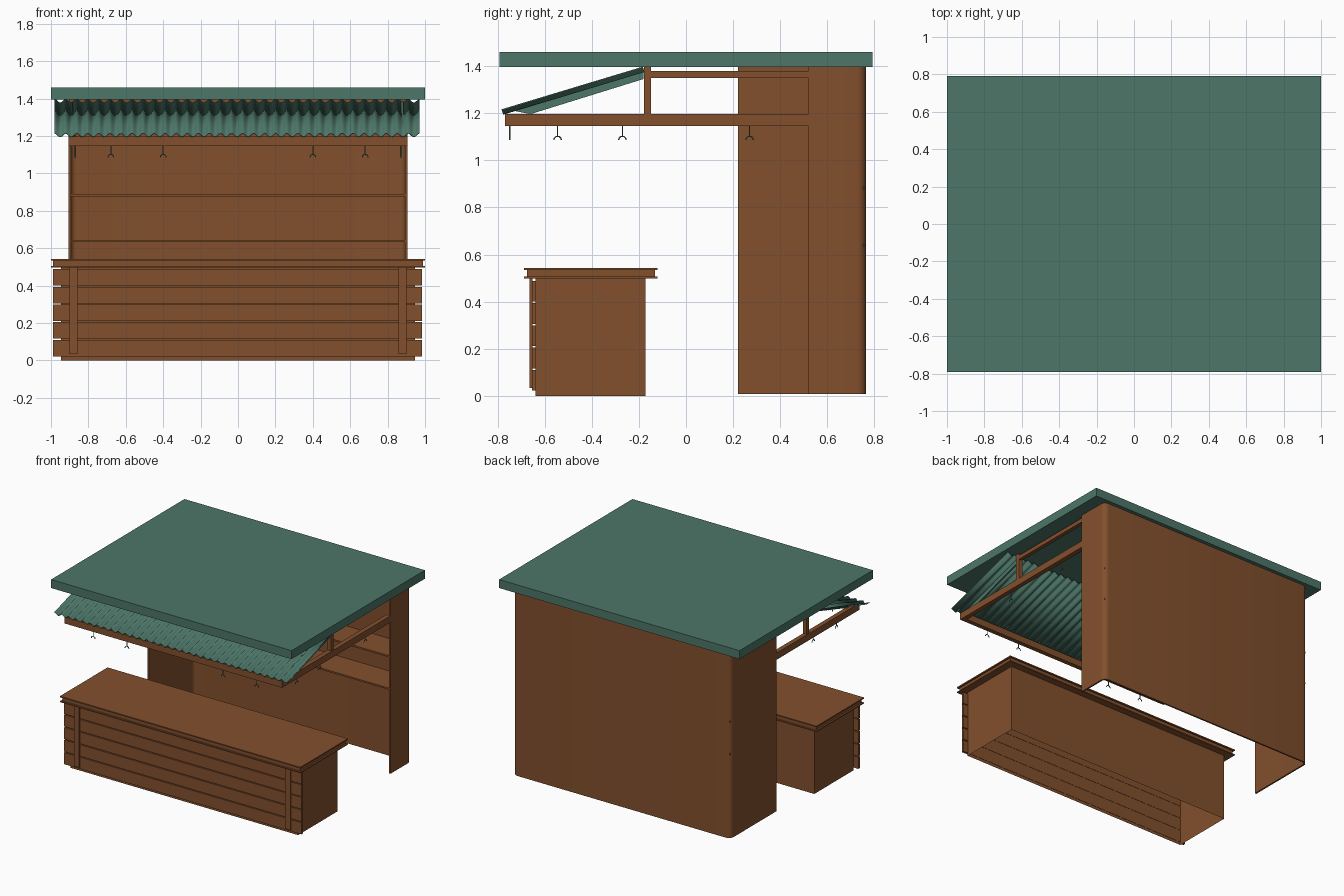
import bpy, bmesh, math
from mathutils import Vector

if "Cube" in bpy.data.objects:
    bpy.data.objects.remove(bpy.data.objects["Cube"])

def material(name, rgb):
    m = bpy.data.materials.new(name)
    m.diffuse_color = (*rgb, 1)
    m.use_nodes = True
    m.node_tree.nodes["Principled BSDF"].inputs["Base Color"].default_value = m.diffuse_color
    return m

WOOD = material("brown_wood", (0.225, 0.08, 0.026))
GREEN = material("green_metal", (0.073, 0.18, 0.14))

def finish(name, bm, mat, smooth=False, normals=True):
    if normals:
        bmesh.ops.recalc_face_normals(bm, faces=bm.faces)
    me = bpy.data.meshes.new(name)
    bm.to_mesh(me)
    bm.free()
    me.materials.append(mat)
    ob = bpy.data.objects.new(name, me)
    bpy.context.collection.objects.link(ob)
    if smooth:
        bpy.ops.object.select_all(action='DESELECT')
        ob.select_set(True)
        bpy.context.view_layer.objects.active = ob
        bpy.ops.object.shade_smooth_by_angle(angle=math.radians(40))
    return ob

def box(name, x0, x1, y0, y1, z0, z1, mat=WOOD, open_bottom=False):
    bm = bmesh.new()
    bmesh.ops.create_cube(bm, size=1)
    for v in bm.verts:
        v.co = Vector(((x0 + x1) / 2 + v.co.x * (x1 - x0),
                       (y0 + y1) / 2 + v.co.y * (y1 - y0),
                       (z0 + z1) / 2 + v.co.z * (z1 - z0)))
    if open_bottom:
        bm.normal_update()
        bmesh.ops.delete(bm, geom=[f for f in bm.faces if f.normal.z < -0.9], context='FACES')
    return finish(name, bm, mat, normals=not open_bottom)

def tube(name, pts, r, mat, sides=6):
    cu = bpy.data.curves.new(name, 'CURVE')
    cu.dimensions = '3D'
    cu.bevel_depth = r
    cu.bevel_resolution = 1
    cu.use_fill_caps = True
    sp = cu.splines.new('POLY')
    sp.points.add(len(pts) - 1)
    for p, q in zip(sp.points, pts):
        p.co = (*q, 1)
    cu.materials.append(mat)
    ob = bpy.data.objects.new(name, cu)
    bpy.context.collection.objects.link(ob)

# Roof slab
box("roof", -1, 1, -0.792, 0.792, 1.396, 1.46, GREEN)

# Back wall: U-shaped plan with rounded corners; left wing is longer
def wall_path(inset):
    hx, yb, r = 0.905 - inset, 0.765 - inset, 0.04 - inset
    pts = [(-hx, 0.22)]
    for cx, start in ((-hx + r, 180), (hx - r, 90)):
        for i in range(7):
            a = math.radians(start - 15 * i)
            pts.append((cx + r * math.cos(a), yb - r + r * math.sin(a)))
    return pts + [(hx, 0.52)]

bm = bmesh.new()
outer, inner = wall_path(0), wall_path(0.012)
rows = [[bm.verts.new((x, y, z)) for x, y in p]
        for p, z in ((outer, 0.008), (outer, 1.396), (inner, 1.396), (inner, 0.008))]
for k in range(4):
    a, b = rows[k], rows[(k + 1) % 4]
    for i in range(len(a) - 1):
        bm.faces.new((a[i], a[i + 1], b[i + 1], b[i]))
for e in (0, -1):
    bm.faces.new([r[e] for r in rows])
finish("back_wall", bm, WOOD, smooth=True)

# Shelves on the back wall
for i, z in enumerate((0.633, 0.877)):
    box(f"shelf_{i}", -0.895, 0.895, 0.525, 0.755, z, z + 0.012)

# Awning frame
box("front_beam", -0.905, 0.905, -0.768, -0.735, 1.146, 1.196)
for s, side in ((-1, "left"), (1, "right")):
    def sided(name, xa, xb, *rest, mat=WOOD):
        a, b = sorted((s * xa, s * xb))
        box(f"{side}_{name}", a, b, *rest, mat=mat)
    sided("lower_beam", 0.87, 0.905, -0.768, 0.52, 1.146, 1.196)
    sided("upper_beam", 0.872, 0.9, -0.15, 0.52, 1.35, 1.38)
    sided("awning_post", 0.87, 0.9, -0.178, -0.148, 1.196, 1.396)
    # Sloping green side strip under the awning
    bm = bmesh.new()
    quad = [(-0.73, 1.21), (-0.18, 1.385), (-0.18, 1.345), (-0.66, 1.196)]
    vs = [[bm.verts.new((s * x, y, z)) for y, z in quad] for x in (0.872, 0.884)]
    bm.faces.new(vs[0])
    bm.faces.new(vs[1])
    for i in range(4):
        j = (i + 1) % 4
        bm.faces.new((vs[0][i], vs[0][j], vs[1][j], vs[1][i]))
    finish(f"{side}_awning_strip", bm, GREEN)

# Corrugated awning sheet
bm = bmesh.new()
WAVES, SEG = 33, 8
pairs = []
for i in range(WAVES * SEG + 1):
    t = i / (WAVES * SEG)
    x = -0.98 + 1.95 * t
    w = 0.010 * math.cos(2 * math.pi * i / SEG)
    pairs.append([bm.verts.new((x, y - 0.3 * w, z + w * 0.95))
                  for y, z in ((-0.78, 1.207), (-0.18, 1.388))])
for a, b in zip(pairs, pairs[1:]):
    bm.faces.new((a[0], b[0], b[1], a[1]))
sheet = finish("corrugated_awning", bm, GREEN, smooth=True)
sol = sheet.modifiers.new("thickness", 'SOLIDIFY')
sol.thickness = 0.004

# Hanging hooks: a stem with a curved double prong
def hook(name, x, y, dx, dy):
    r = 0.016
    arc = [(r * math.cos(math.radians(a)), r * math.sin(math.radians(a))) for a in range(0, 181, 30)]
    tube(name + "_stem", [(x, y, 1.148), (x, y, 1.102)], 0.003, GREEN)
    tube(name + "_prong", [(x + u * dx, y + u * dy, 1.086 + v) for u, v in arc], 0.003, GREEN)

for i, x in enumerate((-0.68, -0.4, 0.4, 0.68)):
    hook(f"front_hook_{i}", x, -0.748, 1, 0)
for s, side in ((-1, "left"), (1, "right")):
    for i, y in enumerate((-0.545, -0.27, 0.27)):
        hook(f"{side}_hook_{i}", s * 0.87, y, 0, 1)

# Counter body, open underneath
box("counter_body", -0.947, 0.947, -0.638, -0.172, 0, 0.5, open_bottom=True)

# Front cladding boards
for i in range(5):
    z = 0.022 + i * 0.0945
    box(f"front_board_{i}", -0.988, 0.985, -0.654, -0.636, z, z + 0.088)
for s, side in ((-1, "left"), (1, "right")):
    a, b = sorted((s * 0.857, s * 0.9))
    box(f"{side}_front_batten", a, b, -0.664, -0.652, 0.034, 0.498)

# Layered counter top
box("counter_lower_lip", -1, 1, -0.687, -0.122, 0.498, 0.506)
box("counter_core", -0.988, 0.988, -0.676, -0.132, 0.506, 0.534)
box("counter_top", -1, 1, -0.687, -0.122, 0.534, 0.543)
